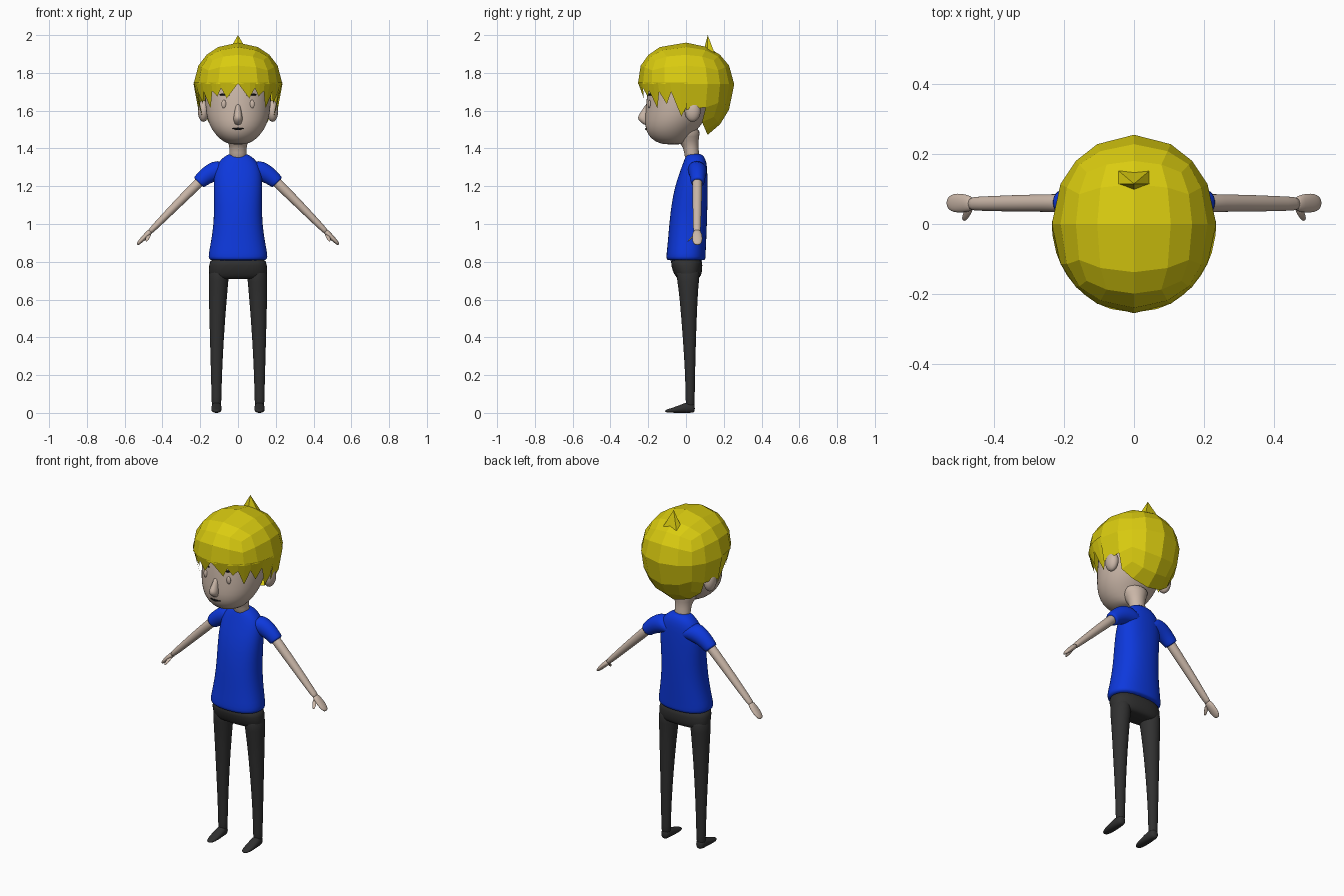
import bpy, bmesh
from math import sin, cos, pi, radians
from mathutils import Vector, Matrix

if "Cube" in bpy.data.objects:
    bpy.data.objects.remove(bpy.data.objects["Cube"])


def material(name, r, g, b):
    m = bpy.data.materials.new(name)
    m.use_nodes = True
    m.diffuse_color = (r, g, b, 1)
    bsdf = m.node_tree.nodes["Principled BSDF"]
    bsdf.inputs["Base Color"].default_value = (r, g, b, 1)
    bsdf.inputs["Roughness"].default_value = 0.7
    return m


SKIN = material("skin", 0.59, 0.47, 0.39)
HAIR = material("yellow_hair", 0.7, 0.6, 0.005)
SHIRT = material("blue_shirt", 0.004, 0.04, 0.72)
PANTS = material("charcoal_pants", 0.03, 0.03, 0.03)
DARK = material("black", 0.005, 0.005, 0.005)
SIDES = (("left", 1), ("right", -1))
X, Y, Z = Vector((1, 0, 0)), Vector((0, 1, 0)), Vector((0, 0, 1))


def finish(bm, name, mat, smooth=True, subsurf=False):
    bmesh.ops.recalc_face_normals(bm, faces=bm.faces)
    for f in bm.faces:
        f.smooth = smooth
    me = bpy.data.meshes.new(name)
    bm.to_mesh(me)
    bm.free()
    me.materials.append(mat)
    ob = bpy.data.objects.new(name, me)
    bpy.context.collection.objects.link(ob)
    if subsurf:
        ob.modifiers.new("smooth", "SUBSURF").levels = 1
        ob.modifiers["smooth"].render_levels = 1
    return ob


def loft(name, mat, rings, u, v, square=2.0, n=24):
    """Skin over oval rings (centre, radius along u, radius along v)."""
    bm = bmesh.new()
    loops = []
    for centre, ru, rv in rings:
        loop = []
        for i in range(n):
            c, s = cos(2 * pi * i / n), sin(2 * pi * i / n)
            k = (abs(c) ** square + abs(s) ** square) ** (-1 / square)
            loop.append(bm.verts.new(Vector(centre) + u * (ru * c * k) + v * (rv * s * k)))
        loops.append(loop)
    for a, b in zip(loops, loops[1:]):
        for i in range(n):
            j = (i + 1) % n
            bm.faces.new((a[i], a[j], b[j], b[i]))
    bm.faces.new(loops[0])
    bm.faces.new(loops[-1])
    return finish(bm, name, mat, subsurf=True)


def upright(name, mat, rows, square=2.0):
    """Body part on the centre line: rows of z, y, half width, half depth."""
    return loft(name, mat, [((0, y, z), rx, ry) for z, y, rx, ry in rows], X, Y, square)


def ball(name, mat, centre, size):
    bm = bmesh.new()
    bmesh.ops.create_uvsphere(bm, u_segments=20, v_segments=12, radius=1)
    bm.transform(Matrix.Translation(centre) @ Matrix.Diagonal((*size, 1)))
    return finish(bm, name, mat)


# Head and neck
upright("head", SKIN, [
    (1.42, -.065, .035, .05), (1.435, -.08, .078, .085), (1.47, -.085, .118, .118),
    (1.52, -.07, .152, .15), (1.58, -.05, .17, .167), (1.65, -.03, .176, .182),
    (1.74, -.01, .18, .19), (1.85, -.01, .15, .16), (1.92, 0, .06, .06)])
upright("neck", SKIN, [
    (1.33, .035, .047, .04), (1.38, .03, .045, .039), (1.42, .022, .046, .042),
    (1.46, 0, .065, .07), (1.52, -.02, .1, .1)])

# Nose: a soft wedge that grows towards the tip
loft("nose", SKIN, [
    ((0, -.19, 1.64), .012, .02), ((0, -.203, 1.615), .015, .022),
    ((0, -.217, 1.585), .02, .028), ((0, -.226, 1.562), .025, .034),
    ((0, -.22, 1.54), .022, .022), ((0, -.205, 1.522), .012, .012)], X, Y)

for side, s in SIDES:
    ball(side + "_ear", SKIN, (s * .183, .035, 1.598), (.03, .042, .057))
    ball(side + "_eye", SKIN, (s * .075, -.194, 1.635), (.013, .008, .022))
    loft(side + "_eyebrow", DARK, [
        ((s * x, y, z), .004, h) for x, y, z, h in
        ((.042, -.203, 1.682, .004), (.07, -.195, 1.688, .007), (.1, -.178, 1.683, .004))], Y, Z, n=8)
loft("mouth", DARK, [
    ((x, -.213 + 3 * x * x, 1.503 + 4 * x * x), .004, .008 - abs(x) * .18)
    for x in (-.034, -.018, 0, .018, .034)], Y, Z, n=8)

# Hair cap: a faceted cube-sphere, opened over the face and ears
bm = bmesh.new()
bmesh.ops.create_cube(bm, size=2)
bmesh.ops.subdivide_edges(bm, edges=bm.edges[:], cuts=3, use_grid_fill=True)
opened = []
for f in bm.faces:
    c = f.calc_center_median()
    if c.z < -.01 and (c.y < 0 or (c.z < -.5 and c.y < .5)):
        opened.append(f)
bmesh.ops.delete(bm, geom=opened, context="FACES")
for v in bm.verts:
    p = v.co.normalized()
    v.co = (p.x * .235, p.y * .255, 1.74 + p.z * (.22 if p.z > 0 else .3))
    if p.z > 0 and p.y < 0:
        v.co.y -= .12 * p.z * .22
finish(bm, "hair_cap", HAIR, smooth=False)

# Fringe: zigzag locks from the brow round to the ears (angle, lower edge)
LOCKS = ((0, 1.745), (16, 1.665), (23, 1.72), (30, 1.675), (37, 1.705), (46, 1.612),
         (54, 1.70), (63, 1.635), (71, 1.70), (83, 1.57), (92, 1.63))
for side, s in SIDES:
    bm = bmesh.new()
    pairs = []
    for angle, low in LOCKS:
        a = radians(angle)
        pair = []
        for z in (1.75, low):
            k = 1 - 1.1 * max(0, 1.74 - z)
            pair.append(bm.verts.new((s * .235 * sin(a) * k, -.253 * cos(a) * k, z)))
        pairs.append(pair)
    for (a, b), (c, d) in zip(pairs, pairs[1:]):
        bm.faces.new((a, b, d, c))
    finish(bm, side + "_fringe", HAIR, smooth=False)

# Upright tuft on the crown
bm = bmesh.new()
tip = bm.verts.new((0, .115, 2.0))
base = [bm.verts.new(p) for p in
        ((-.05, .115, 1.915), (0, .095, 1.925), (.05, .115, 1.915), (.05, .157, 1.89), (-.05, .157, 1.89))]
for i in range(len(base)):
    bm.faces.new((tip, base[i], base[(i + 1) % len(base)]))
finish(bm, "hair_tuft", HAIR, smooth=False)

# Shirt body
upright("shirt", SHIRT, [
    (.805, 0, .145, .097), (.815, 0, .156, .104), (.84, 0, .157, .104), (.9, .005, .144, .102),
    (1.0, .011, .129, .1), (1.1, .018, .127, .096), (1.2, .028, .13, .087),
    (1.28, .041, .126, .072), (1.33, .048, .104, .061), (1.36, .047, .068, .048),
    (1.373, .043, .045, .034)], 2.4)

# Sleeves, arms and hands
for side, s in SIDES:
    across = Vector((s, 0, 1)).normalized()
    loft(side + "_sleeve", SHIRT, [
        ((s * .03, .055, 1.285), .055, .075), ((s * .09, .06, 1.285), .052, .066),
        ((s * .14, .062, 1.27), .046, .052), ((s * .18, .062, 1.245), .04, .043),
        ((s * .205, .062, 1.222), .037, .038), ((s * .209, .062, 1.218), .034, .035)], Y, across)
    loft(side + "_arm", SKIN, [
        ((s * .17, .06, 1.255), .028, .028), ((s * .24, .06, 1.187), .025, .026),
        ((s * .35, .059, 1.077), .024, .022), ((s * .44, .058, .985), .02, .017),
        ((s * .475, .058, .95), .02, .014)], Y, across)
    loft(side + "_hand", SKIN, [
        ((s * .458, .058, .967), .018, .014), ((s * .48, .059, .945), .026, .015),
        ((s * .505, .06, .92), .028, .013), ((s * .523, .06, .902), .024, .01),
        ((s * .534, .06, .89), .012, .006)], Y, across)
    loft(side + "_thumb", SKIN, [
        ((s * .468, .05, .948), .012, .011), ((s * .476, .033, .932), .011, .01),
        ((s * .482, .02, .918), .01, .009), ((s * .486, .012, .908), .005, .005)], X, Y + Z * .4, n=12)

# Trousers: hips, legs and pointed feet
upright("hips", PANTS, [
    (.83, 0, .147, .083), (.78, .004, .154, .084), (.735, .01, .154, .074),
    (.715, .011, .148, .06), (.708, .011, .12, .045)], 2.6)
for side, s in SIDES:
    loft(side + "_leg", PANTS, [
        ((s * .1, .01, .78), .054, .07), ((s * .103, .011, .7), .053, .057),
        ((s * .107, .014, .6), .047, .047), ((s * .112, .018, .4), .037, .035),
        ((s * .114, .022, .2), .029, .026), ((s * .114, .022, .07), .026, .024),
        ((s * .114, .022, .02), .025, .023)], X, Y)
    loft(side + "_foot", PANTS, [
        ((s * .114, .047, .024), .014, .018), ((s * .114, .035, .029), .025, .029),
        ((s * .114, 0, .028), .027, .028), ((s * .114, -.04, .019), .028, .019),
        ((s * .114, -.085, .012), .025, .011), ((s * .114, -.112, .009), .012, .006)], X, Z, 2.3)
